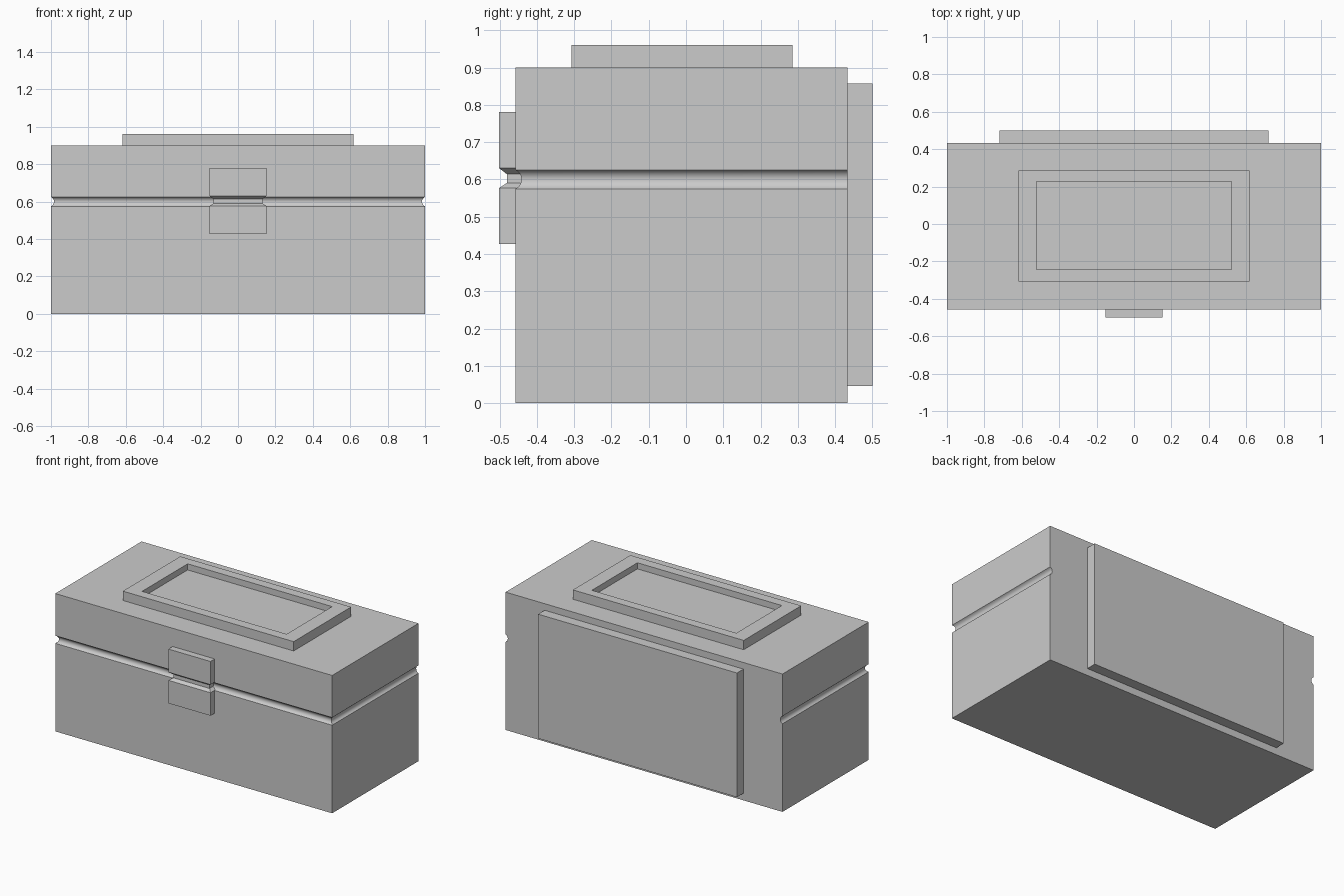
import bpy, bmesh, math

if "Cube" in bpy.data.objects:
    bpy.data.objects.remove(bpy.data.objects["Cube"])


def finish(name, bm):
    bmesh.ops.recalc_face_normals(bm, faces=bm.faces)
    mesh = bpy.data.meshes.new(name)
    bm.to_mesh(mesh)
    bm.free()
    obj = bpy.data.objects.new(name, mesh)
    bpy.context.collection.objects.link(obj)
    return obj


def stack(name, half_x, front, back, levels):
    """Loft rectangles up z; each level (z, inset) insets front and sides, not back."""
    bm = bmesh.new()
    rings = []
    for z, d in levels:
        x = half_x - d
        rings.append([bm.verts.new(p) for p in (
            (-x, front + d, z), (x, front + d, z), (x, back, z), (-x, back, z))])
    for a, b in zip(rings, rings[1:]):
        for i in range(4):
            j = (i + 1) % 4
            bm.faces.new((a[i], a[j], b[j], b[i]))
    bm.faces.new(rings[0][::-1])
    bm.faces.new(rings[-1])
    return finish(name, bm)


# Chest body with a rounded seam groove on the front and sides
half, depth, seam, steps = 0.025, 0.016, 0.6, 8
radius = (half ** 2 + depth ** 2) / (2 * depth)
sweep = math.asin(half / radius)
groove = []
for i in range(steps + 1):
    a = sweep * (2 * i / steps - 1)
    groove.append((seam + radius * math.sin(a),
                   radius * math.cos(a) - (radius - depth)))
body = stack("chest_body", 1.0, -0.457, 0.433, [(0, 0)] + groove + [(0.9, 0)])
bpy.context.view_layer.objects.active = body
body.select_set(True)
bpy.ops.object.shade_smooth_by_angle(angle=math.radians(30))

# Front clasp with a pinched waist at the seam
stack("front_clasp", 0.152, -0.501, -0.43,
      [(0.427, 0), (0.577, 0), (0.591, 0.021), (0.614, 0.021), (0.63, 0), (0.781, 0)])

# Plain back panel
stack("back_panel", 0.718, 0.43, 0.5, [(0.046, 0), (0.857, 0)]).data.update()
panel = bpy.data.objects["back_panel"]

# Raised lid frame with a recessed centre
bm = bmesh.new()


def rect(hx, y0, y1, z):
    return [bm.verts.new(p) for p in ((-hx, y0, z), (hx, y0, z), (hx, y1, z), (-hx, y1, z))]


loops = [rect(0.617, -0.307, 0.286, 0.9), rect(0.617, -0.307, 0.286, 0.961),
         rect(0.522, -0.244, 0.226, 0.961), rect(0.522, -0.244, 0.226, 0.921)]
for a, b in zip(loops, loops[1:]):
    for i in range(4):
        j = (i + 1) % 4
        bm.faces.new((a[i], a[j], b[j], b[i]))
bm.faces.new(loops[-1])
bm.faces.new(loops[0][::-1])
finish("lid_frame", bm)
